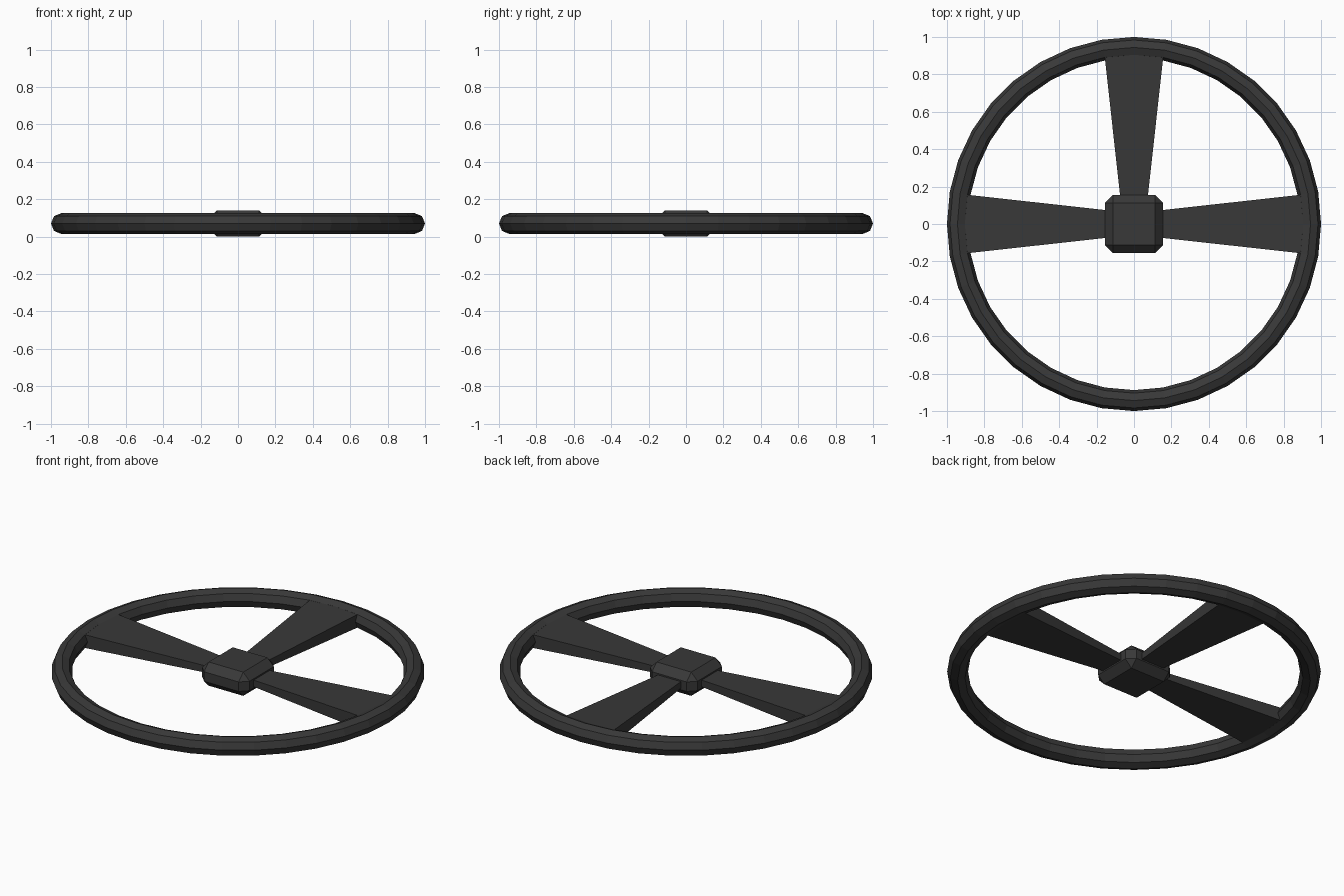
import bpy, bmesh, math
from mathutils import Matrix

if "Cube" in bpy.data.objects:
    bpy.data.objects.remove(bpy.data.objects["Cube"])

MID = 0.07  # height of the wheel's centre plane

dark = bpy.data.materials.new("dark_plastic")
dark.diffuse_color = (0.04, 0.04, 0.04, 1)
dark.use_nodes = True
dark.node_tree.nodes["Principled BSDF"].inputs["Base Color"].default_value = dark.diffuse_color


def finish(name, bm):
    """Turn a bmesh into a named, dark, flat-shaded object."""
    bmesh.ops.recalc_face_normals(bm, faces=bm.faces)
    mesh = bpy.data.meshes.new(name)
    bm.to_mesh(mesh)
    bm.free()
    mesh.materials.append(dark)
    ob = bpy.data.objects.new(name, mesh)
    bpy.context.collection.objects.link(ob)
    return ob


# Rim: 36-sided ring with an octagonal section
bpy.ops.mesh.primitive_torus_add(
    major_segments=36, minor_segments=8, major_radius=0.944,
    minor_radius=0.056, location=(0, 0, MID))
rim = bpy.context.object
rim.name = "rim"
rim.data.materials.append(dark)

# Hub: box with chamfered edges
bm = bmesh.new()
bmesh.ops.create_cube(bm, size=1, matrix=Matrix.Translation((0, 0, MID))
                      @ Matrix.Diagonal((0.31, 0.31, 0.14, 1)))
bmesh.ops.bevel(bm, geom=bm.edges[:], offset=0.042, offset_type='OFFSET',
                segments=1, profile=0.5, affect='EDGES')
finish("hub", bm)


# Spokes: wedges narrowing in width and thickness from the rim to the hub
def spoke(name, angle):
    bm = bmesh.new()
    ends = []
    for x, half_w, half_t in ((0.13, 0.072, 0.019), (0.908, 0.158, 0.0395)):
        ends.append([bm.verts.new((x, sy * half_w, MID + sz * half_t))
                     for sy, sz in ((-1, -1), (1, -1), (1, 1), (-1, 1))])
    a, b = ends
    bm.faces.new(a)
    bm.faces.new(b)
    for i in range(4):
        j = (i + 1) % 4
        bm.faces.new((a[i], a[j], b[j], b[i]))
    bm.transform(Matrix.Rotation(angle, 4, 'Z'))
    finish(name, bm)


for name, deg in (("right_spoke", 0), ("back_spoke", 90), ("left_spoke", 180)):
    spoke(name, math.radians(deg))
